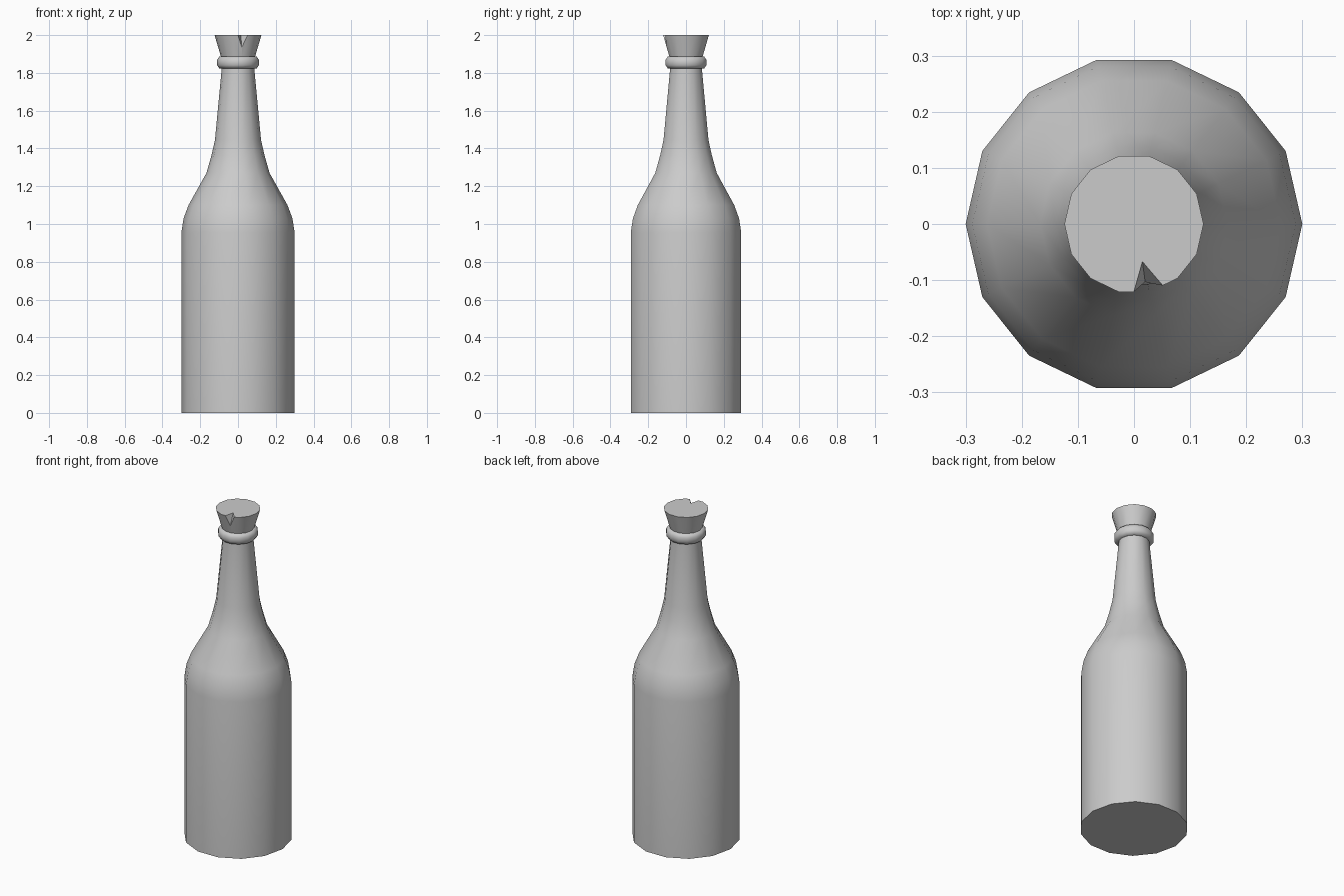
import bpy
from math import cos, sin, pi, radians
from mathutils import Vector

if "Cube" in bpy.data.objects:
    bpy.data.objects.remove(bpy.data.objects["Cube"])

SIDES = 14


def mesh_object(name, verts, faces):
    mesh = bpy.data.meshes.new(name)
    mesh.from_pydata(verts, [], faces)
    obj = bpy.data.objects.new(name, mesh)
    bpy.context.collection.objects.link(obj)
    return obj


def lathe(name, profile, closed=False):
    """Spin (radius, z) points, listed bottom to top on the outside, about z."""
    n = len(profile)
    verts = [(r * cos(2 * pi * i / SIDES), r * sin(2 * pi * i / SIDES), z)
             for r, z in profile for i in range(SIDES)]
    faces = []
    for k in range(n if closed else n - 1):
        a, b = k * SIDES, (k + 1) % n * SIDES
        for i in range(SIDES):
            j = (i + 1) % SIDES
            faces.append((a + i, a + j, b + j, b + i))
    if not closed:
        faces.append(tuple(reversed(range(SIDES))))
        faces.append(tuple(range((n - 1) * SIDES, n * SIDES)))
    return mesh_object(name, verts, faces)


def smooth(obj, angle):
    bpy.ops.object.select_all(action='DESELECT')
    obj.select_set(True)
    bpy.context.view_layer.objects.active = obj
    bpy.ops.object.shade_smooth_by_angle(angle=radians(angle))


# Bottle: straight body, rounded shoulder, tapering neck
bottle = lathe("bottle", [
    (0.30, 0), (0.30, 0.955), (0.288, 1.03), (0.262, 1.10), (0.167, 1.27),
    (0.14, 1.365), (0.122, 1.445), (0.086, 1.825), (0.085, 1.87)])

# Rounded lip around the mouth
lip = lathe("lip_ring", [
    (0.08, 1.824), (0.099, 1.824), (0.111, 1.841), (0.111, 1.869),
    (0.099, 1.886), (0.08, 1.886)], closed=True)

# Flared stopper
cork = lathe("cork", [(0.084, 1.865), (0.124, 2.0)])

# Wedge-shaped chip cut out of the stopper's front rim
tip = Vector((0.02, -0.104, 1.935))
rim = [Vector(p) for p in ((0.015, -0.067, 2), (-0.015, -0.173, 2), (0.085, -0.149, 2))]
chip = mesh_object("chip_cutter", [tip] + [tip + (p - tip) * 1.2 for p in rim],
                   [(0, 2, 1), (0, 3, 2), (0, 1, 3), (1, 2, 3)])
chip.hide_render = True
chip.hide_set(True)
cut = cork.modifiers.new("chip", 'BOOLEAN')
cut.operation = 'DIFFERENCE'
cut.solver = 'EXACT'
cut.object = chip
bpy.context.view_layer.objects.active = cork
bpy.ops.object.modifier_apply(modifier=cut.name)

smooth(bottle, 35)
smooth(lip, 60)
smooth(cork, 30)
